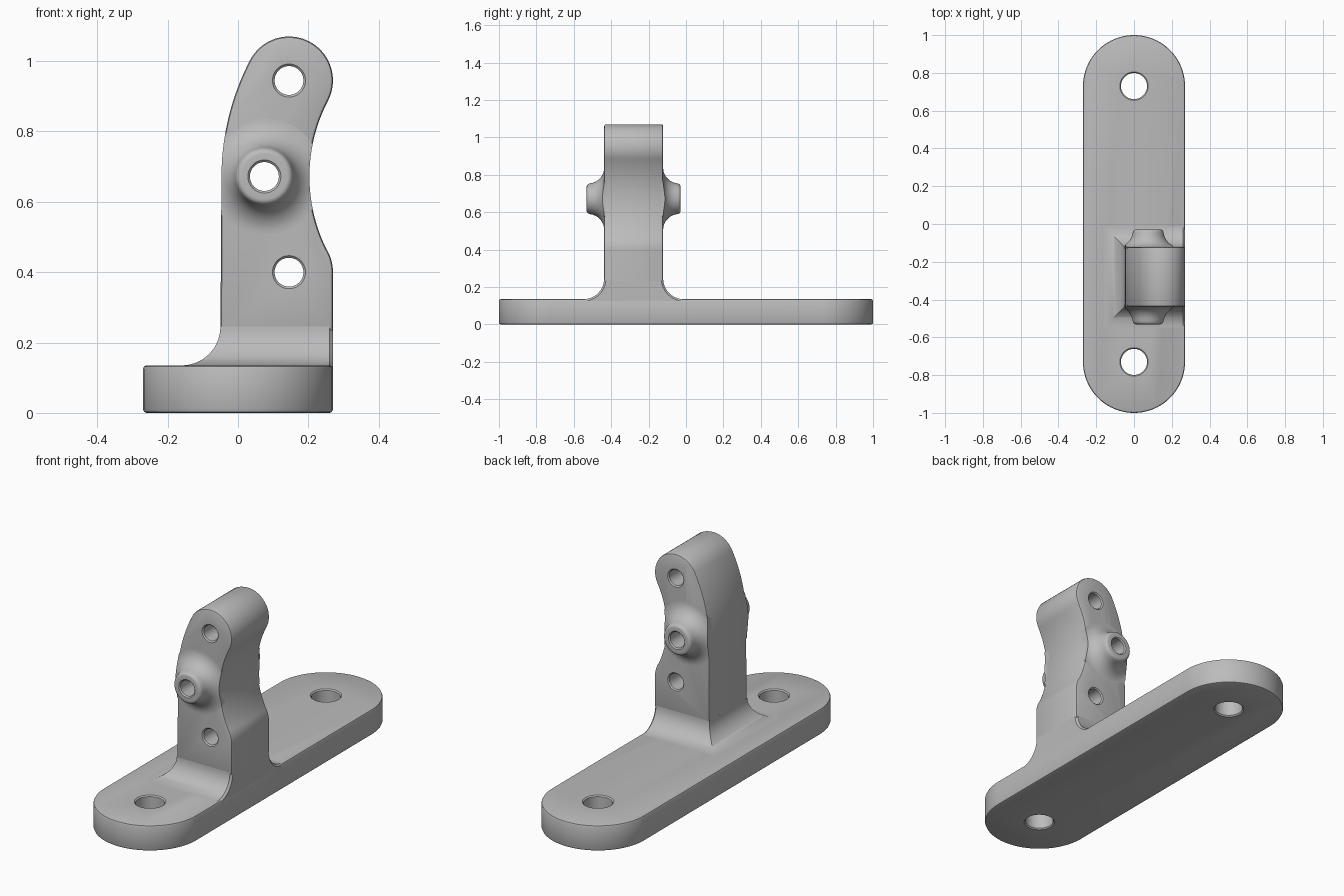
import bpy, bmesh
from math import sin, cos, pi, atan2, radians
from mathutils import Matrix, Vector

cube = bpy.data.objects.get("Cube")
if cube:
    bpy.data.objects.remove(cube)

grey = bpy.data.materials.new("plain grey")
grey.use_nodes = True
COLOUR = (0.5, 0.5, 0.5, 1)
grey.diffuse_color = COLOUR
grey.node_tree.nodes["Principled BSDF"].inputs["Base Color"].default_value = COLOUR

HALF_W, BASE_H, CHAMFER = 0.27, 0.135, 0.01
MID_Y, HALF_T = -0.28, 0.158          # upright position and half thickness
LEFT_X, FILLET = -0.05, 0.11
TOP = Vector((0.145, 0.945))          # top hole
LOW = Vector((0.145, 0.4))            # low hole
BOSS = Vector((0.075, 0.672))         # boss hole
ROUND = 0.125
BEND = Vector((0.668, 0.672))         # shared centre of both side curves
ALONG_Y = Matrix.Rotation(pi / 2, 4, 'X')   # (x, y, z) -> (x, -z, y)


def arc(c, r, a0, a1, n):
    return [(c[0] + r * cos(a0 + (a1 - a0) * i / n),
             c[1] + r * sin(a0 + (a1 - a0) * i / n)) for i in range(n + 1)]


def finish(bm, name, matrix=Matrix()):
    bm.transform(matrix)
    bmesh.ops.recalc_face_normals(bm, faces=bm.faces)
    mesh = bpy.data.meshes.new(name)
    bm.to_mesh(mesh)
    bm.free()
    mesh.materials.append(grey)
    ob = bpy.data.objects.new(name, mesh)
    bpy.context.collection.objects.link(ob)
    return ob


def loft(name, rings, matrix=Matrix()):
    """Skin a stack of equal rings and cap both ends."""
    bm = bmesh.new()
    rows = [[bm.verts.new(p) for p in ring] for ring in rings]
    n = len(rows[0])
    for a, b in zip(rows, rows[1:]):
        for i in range(n):
            j = (i + 1) % n
            bm.faces.new((a[i], a[j], b[j], b[i]))
    bm.faces.new(rows[0])
    bm.faces.new(rows[-1])
    return finish(bm, name, matrix)


def lathe(name, profile, matrix, n=64):
    return loft(name, [[(r * cos(2 * pi * i / n), r * sin(2 * pi * i / n), t)
                        for i in range(n)] for r, t in profile], matrix)


def prism(name, pts, z0, z1, matrix=Matrix(), bevel=0.0):
    """Extrude an outline and round the rims of both caps."""
    bm = bmesh.new()
    face = bm.faces.new([bm.verts.new((x, y, z0)) for x, y in pts])
    ext = bmesh.ops.extrude_face_region(bm, geom=[face], use_keep_orig=True)
    bmesh.ops.translate(bm, vec=(0, 0, z1 - z0),
                        verts=[v for v in ext["geom"] if isinstance(v, bmesh.types.BMVert)])
    if bevel:
        rims = [e for e in bm.edges if abs(e.verts[0].co.z - e.verts[1].co.z) < 1e-6]
        bmesh.ops.bevel(bm, geom=rims, offset=bevel, segments=2, profile=0.5,
                        affect='EDGES', clamp_overlap=True)
    return finish(bm, name, matrix)


def boolean(ob, tool, operation):
    mod = ob.modifiers.new("cut", 'BOOLEAN')
    mod.operation, mod.solver, mod.object = operation, 'EXACT', tool
    bpy.context.view_layer.update()
    mesh = bpy.data.meshes.new_from_object(
        ob.evaluated_get(bpy.context.evaluated_depsgraph_get()))
    ob.modifiers.clear()
    ob.data = mesh
    bpy.data.objects.remove(tool)


def drill(ob, r, half_len, matrix):
    """Cut a through hole with a small countersink at each end."""
    c = 0.006
    profile = [(r + 2 * c, -half_len - c), (r, -half_len + c),
               (r, half_len - c), (r + 2 * c, half_len + c)]
    boolean(ob, lathe("drill", profile, matrix), 'DIFFERENCE')


def at(p):
    return Matrix.Translation((p[0], MID_Y, p[1])) @ ALONG_Y


# Base plate with two mounting holes
END = 1 - HALF_W
stadium = arc((0, END), HALF_W, 0, pi, 40) + arc((0, -END), HALF_W, pi, 2 * pi, 40)
base = prism("base_plate", stadium, 0, BASE_H, bevel=CHAMFER)
for y in (-END, END):
    drill(base, 0.069, BASE_H / 2, Matrix.Translation((0, y, BASE_H / 2)))

# Upright outline: straight left side, curved neck, rounded head
away = TOP - BEND
tilt = atan2(away.y, away.x)
distance = away.length
foot_z = BASE_H + FILLET - 0.012
outline = [(LEFT_X, foot_z), (HALF_W, foot_z)]
outline += arc(LOW, ROUND, 0, pi - tilt, 8)
outline += arc(BEND, distance - ROUND, 2 * pi - tilt, tilt, 24)[1:-1]
outline += arc(TOP, ROUND, tilt - pi, tilt, 36)
outline += arc(BEND, distance + ROUND, tilt, pi, 16)[1:]

upright = prism("upright", outline, -HALF_T, HALF_T,
                Matrix.Translation((0, MID_Y, 0)) @ ALONG_Y, CHAMFER)
for hole in (TOP, LOW, BOSS):
    drill(upright, 0.041, HALF_T, at(hole))

# Foot fillet: mitred concave flare between the base and the upright
def flare_ring(a, z=None):
    def spot(rho):
        return FILLET - rho * cos(a), BASE_H + FILLET - rho * sin(a)
    (o, h), (oc, hc) = spot(FILLET), spot(FILLET + CHAMFER)
    if z is not None:
        h = hc = z
    lx, ix, t = LEFT_X - o, HALF_W - CHAMFER, HALF_T + o
    tc = HALF_T + oc
    return [(lx, MID_Y - t, h), (ix, MID_Y - t, h), (HALF_W, MID_Y - tc, hc),
            (HALF_W, MID_Y + tc, hc), (ix, MID_Y + t, h), (lx, MID_Y + t, h)]


STEPS = 14
loft("foot_fillet", [flare_ring(pi / 2, 0.06)] +
     [flare_ring(pi / 2 * (1 - i / STEPS)) for i in range(STEPS + 1)])

# Flared bosses, trimmed to the upright outline
flare = [(0.165 - 0.083 * sin(a), 0.085 - 0.085 * cos(a))
         for a in [radians(80) * i / 12 for i in range(13)]]
tip = arc((0.064, 0.076), 0.017, radians(10), pi / 2, 6)
profile = [(0.165, -0.03)] + flare + tip
for name, side in (("boss_front", 1), ("boss_back", -1)):
    spot = at(BOSS)
    boss = lathe(name, [(r, side * (t + HALF_T)) for r, t in profile], spot)
    trim = prism("trim", outline, -0.4, 0.4, Matrix.Translation((0, MID_Y, 0)) @ ALONG_Y)
    boolean(boss, trim, 'INTERSECT')
    drill(boss, 0.041, HALF_T + 0.093, spot)

# Smooth curved faces, keep creases sharp
bpy.ops.object.select_all(action='DESELECT')
for ob in bpy.context.collection.objects:
    if ob.type == 'MESH' and ob.data.materials and ob.data.materials[0] == grey:
        ob.select_set(True)
        bpy.context.view_layer.objects.active = ob
bpy.ops.object.shade_smooth_by_angle(angle=radians(32))
